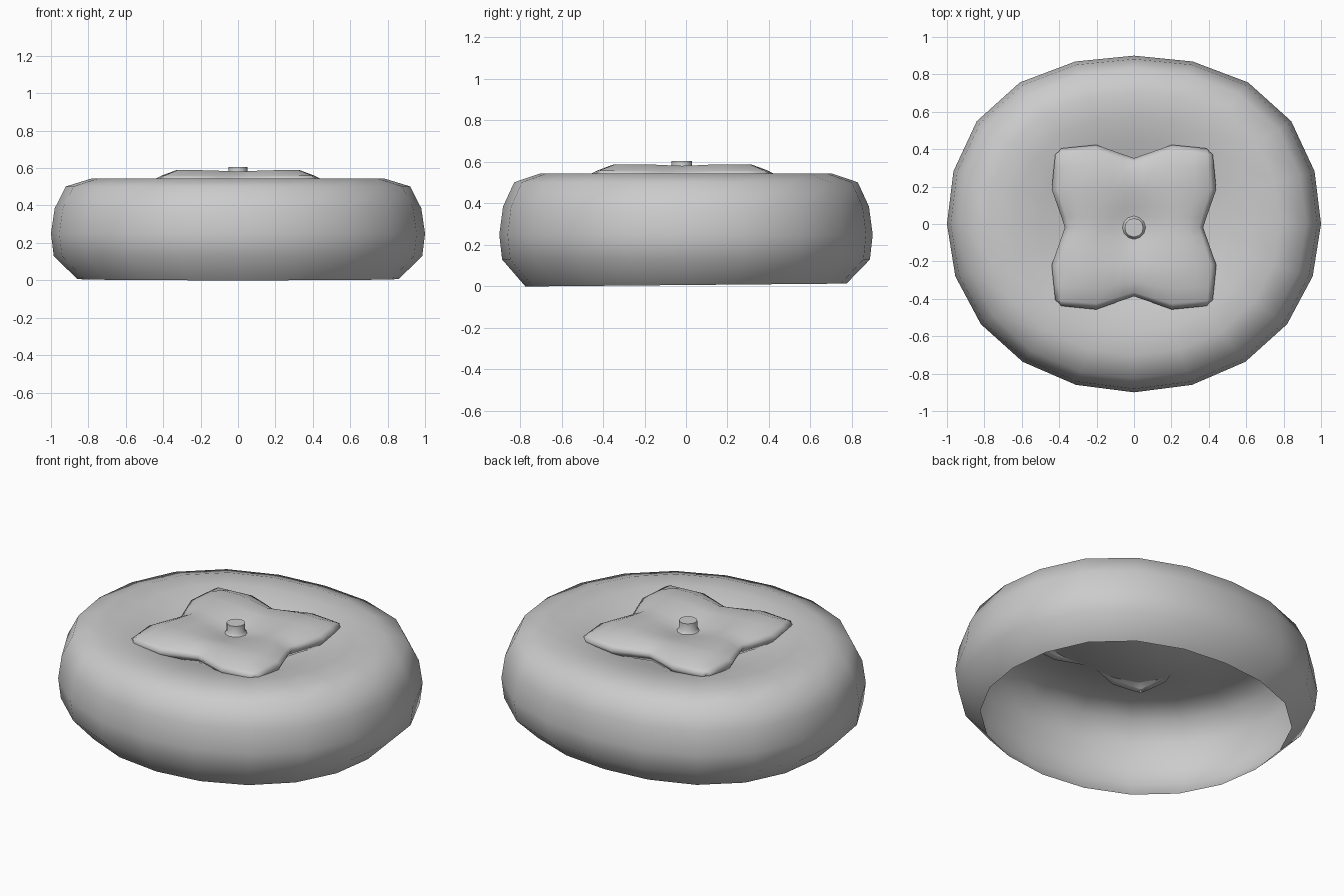
import bpy, bmesh, math

if "Cube" in bpy.data.objects:
    bpy.data.objects.remove(bpy.data.objects["Cube"])


def finish(name, bm, angle):
    bmesh.ops.recalc_face_normals(bm, faces=bm.faces)
    me = bpy.data.meshes.new(name)
    bm.to_mesh(me)
    bm.free()
    ob = bpy.data.objects.new(name, me)
    bpy.context.collection.objects.link(ob)
    bpy.ops.object.select_all(action='DESELECT')
    ob.select_set(True)
    bpy.context.view_layer.objects.active = ob
    bpy.ops.object.shade_smooth_by_angle(angle=math.radians(angle))
    return ob


def lathe(name, profile, sides, sy=1.0, cy=0.0, tilt=0.0, bulge=0.0, angle=60):
    """Revolve (radius, z) points; the last point closes the surface."""
    bm = bmesh.new()
    rings = []
    for r, z in profile[:-1]:
        ring = []
        for i in range(sides):
            a = 2 * math.pi * i / sides
            side = 1.6 if math.sin(a) > 0 else 0.5
            k = r * (1 + bulge * side * math.sin(2 * a) ** 2)
            y = sy * k * math.sin(a)
            dz = tilt * (0.9 - y) if z < 0.1 else 0
            ring.append(bm.verts.new((k * math.cos(a), y + cy, z - dz)))
        rings.append(ring)
    for lo, hi in zip(rings, rings[1:]):
        for i in range(sides):
            j = (i + 1) % sides
            bm.faces.new((lo[i], lo[j], hi[j], hi[i]))
    tip = bm.verts.new((0, cy, profile[-1][1]))
    for i in range(sides):
        bm.faces.new((rings[-1][i], rings[-1][(i + 1) % sides], tip))
    return finish(name, bm, angle)


# Open-bottomed squashed shell with a dimpled top
lathe("body", [(0.86, 0.015), (0.985, 0.13), (1.0, 0.25), (0.98, 0.385),
               (0.92, 0.502), (0.78, 0.545), (0.64, 0.54), (0.5, 0.515),
               (0.38, 0.48), (0.28, 0.455), (0.15, 0.43), (0, 0.42)],
      20, sy=0.9, tilt=0.009, bulge=0.027, angle=80)

# Four-lobed leaf cap, notched at the middle of each side
half = [0.12, 0.25, 0.47, 0.75, 0.93, 1.0]
steps = [-s for s in reversed(half)] + [0] + half


def side_scale(u, v):
    notch = 0.16 * max(0, 1 - abs(v) / 0.47)
    corner = 0.05 * max(0, (abs(v) - 0.47) / 0.53)
    return 1 - (notch + corner) * abs(u)


bm = bmesh.new()
grid = []
for v in steps:
    row = []
    for u in steps:
        m = max(abs(u), abs(v))
        k = 0.965 if abs(u) == 1 and abs(v) == 1 else 1
        x = 0.44 * k * u * side_scale(u, v)
        y = 0.44 * k * v * side_scale(v, u) - 0.017
        valley = max(math.exp(-(u / 0.25) ** 2), math.exp(-(v / 0.25) ** 2))
        z = 0.589 - 0.007 * valley - 0.045 * math.exp(-(u * u + v * v) / 0.12)
        z -= 0.045 * max(0, (m - 0.75) / 0.25) ** 1.3
        row.append(bm.verts.new((x, y, z)))
    grid.append(row)
for r0, r1 in zip(grid, grid[1:]):
    for i in range(len(r0) - 1):
        bm.faces.new((r0[i], r0[i + 1], r1[i + 1], r1[i]))
leaf = finish("leaf_cap", bm, 60)
if leaf.data.polygons[0].normal.z < 0:
    leaf.data.flip_normals()
sol = leaf.modifiers.new("thickness", 'SOLIDIFY')
sol.thickness = 0.06
sol.offset = -1

# Short stem flaring into the leaf
lathe("stem", [(0.08, 0.525), (0.062, 0.545), (0.05, 0.56), (0.05, 0.605), (0, 0.605)],
      12, cy=-0.02, angle=50)
